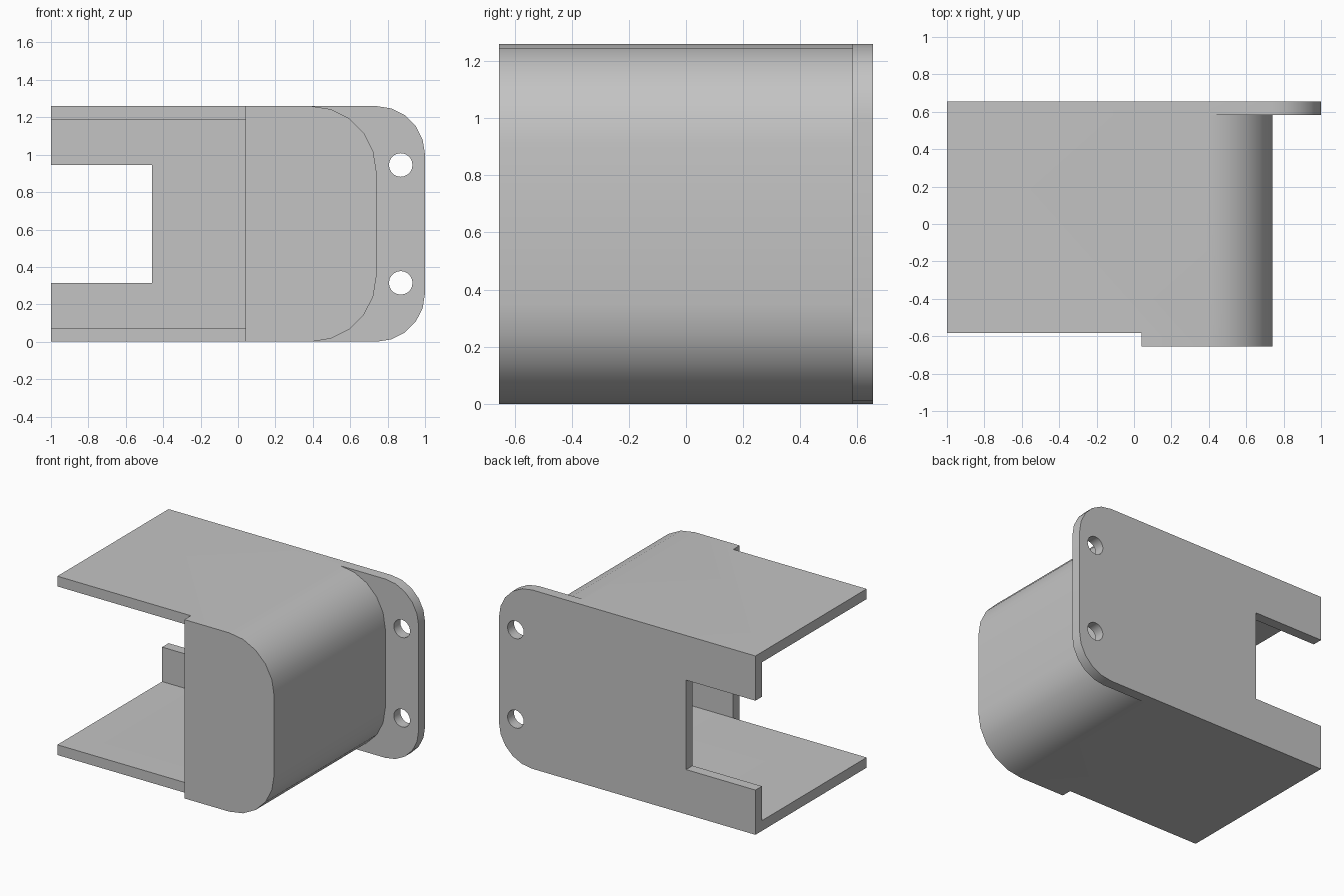
import bpy, bmesh
from math import cos, sin, pi

if "Cube" in bpy.data.objects:
    bpy.data.objects.remove(bpy.data.objects["Cube"])

HEIGHT, WALL, LEFT_EDGE = 1.26, 0.072, -1.0
FRONT, BACK = -0.655, 0.655

grey = bpy.data.materials.new("light grey")
grey.use_nodes = True
colour = (0.55, 0.55, 0.55, 1)
grey.diffuse_color = colour
grey.node_tree.nodes["Principled BSDF"].inputs["Base Color"].default_value = colour


def arc(x, z, r, start, sweep, steps):
    return [(x + r * cos(start + sweep * i / steps), z + r * sin(start + sweep * i / steps))
            for i in range(steps + 1)]


def rounded_end(x0, x1, z0, z1, r):
    """Profile square at x0 with both corners rounded at x1."""
    return ([(x0, z0)] + arc(x1 - r, z0 + r, r, -pi / 2, pi / 2, 5)
            + arc(x1 - r, z1 - r, r, 0, pi / 2, 5) + [(x0, z1)])


def rectangle(x0, x1, z0, z1):
    return [(x0, z0), (x1, z0), (x1, z1), (x0, z1)]


def extrude(name, profile, y0, y1):
    """Prism running along y from an x-z profile."""
    bm = bmesh.new()
    face = bm.faces.new([bm.verts.new((x, y0, z)) for x, z in profile])
    moved = bmesh.ops.extrude_face_region(bm, geom=[face])["geom"]
    bmesh.ops.translate(bm, vec=(0, y1 - y0, 0),
                        verts=[v for v in moved if isinstance(v, bmesh.types.BMVert)])
    bmesh.ops.recalc_face_normals(bm, faces=bm.faces)
    mesh = bpy.data.meshes.new(name)
    bm.to_mesh(mesh)
    bm.free()
    mesh.materials.append(grey)
    obj = bpy.data.objects.new(name, mesh)
    bpy.context.collection.objects.link(obj)
    return obj


def combine(target, tool, operation):
    bpy.context.view_layer.objects.active = target
    mod = target.modifiers.new(operation.lower(), 'BOOLEAN')
    mod.operation, mod.solver, mod.object = operation, 'EXACT', tool
    bpy.ops.object.modifier_apply(modifier=mod.name)
    bpy.data.objects.remove(tool)


# Hollow housing with a rounded side, joined to the mounting plate
housing = extrude("housing", rounded_end(LEFT_EDGE, 0.74, 0, HEIGHT, 0.35), FRONT, BACK)
plate = extrude("mounting_plate", rounded_end(LEFT_EDGE, 1.0, 0, HEIGHT, 0.26), BACK - WALL, BACK)
combine(housing, plate, 'UNION')

# Cavity, open at the square end
cavity = rounded_end(LEFT_EDGE - 0.2, 0.74 - WALL, WALL, HEIGHT - WALL, 0.35 - WALL)
combine(housing, extrude("cavity", cavity, FRONT + WALL, BACK - WALL), 'DIFFERENCE')

# Front opening, leaving a cover over the rounded side
opening = rectangle(LEFT_EDGE - 0.2, 0.04, -0.2, HEIGHT + 0.2)
combine(housing, extrude("front_opening", opening, FRONT - 0.2, FRONT + WALL), 'DIFFERENCE')

# Notch in the back plate
notch = rectangle(LEFT_EDGE - 0.2, -0.46, 0.315, 0.945)
combine(housing, extrude("notch", notch, 0.4, BACK + 0.2), 'DIFFERENCE')

# Two screw holes
for z in (0.315, 0.945):
    hole = arc(0.87, z, 0.063, 0, 2 * pi, 20)[:-1]
    combine(housing, extrude("screw_hole", hole, 0.4, BACK + 0.2), 'DIFFERENCE')

# Smooth rounded faces, crisp edges
bpy.ops.object.select_all(action='DESELECT')
housing.select_set(True)
bpy.context.view_layer.objects.active = housing
bpy.ops.object.shade_smooth_by_angle(angle=pi / 6)
